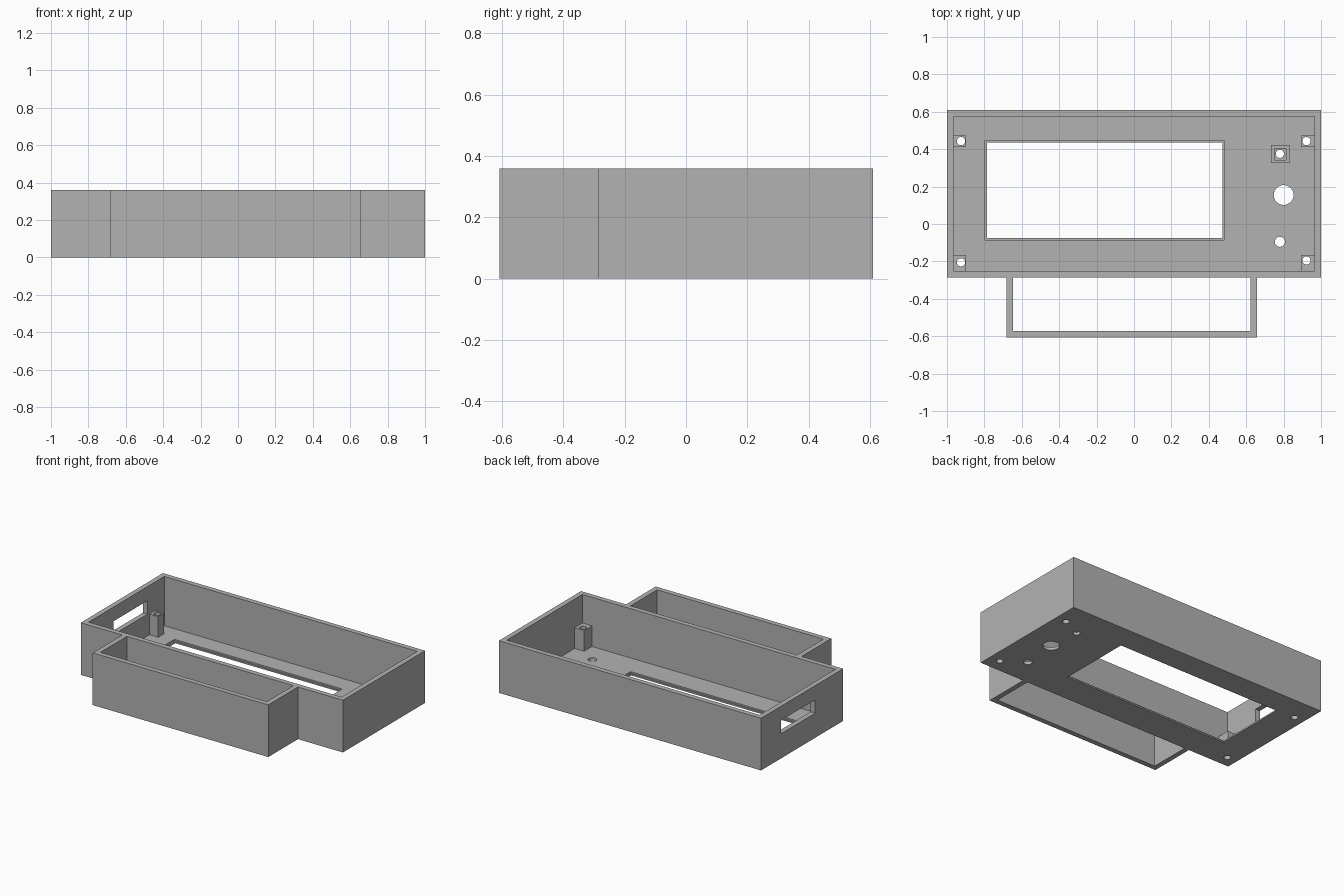
import bpy, bmesh
from mathutils import Matrix

if "Cube" in bpy.data.objects:
    bpy.data.objects.remove(bpy.data.objects["Cube"], do_unlink=True)

grey = bpy.data.materials.new("plain grey")
grey.use_nodes = True
grey.diffuse_color = (0.45, 0.45, 0.45, 1)
grey.node_tree.nodes["Principled BSDF"].inputs["Base Color"].default_value = (0.45, 0.45, 0.45, 1)


def finish(name, bm):
    bmesh.ops.recalc_face_normals(bm, faces=bm.faces)
    mesh = bpy.data.meshes.new(name)
    bm.to_mesh(mesh)
    bm.free()
    mesh.materials.append(grey)
    obj = bpy.data.objects.new(name, mesh)
    bpy.context.collection.objects.link(obj)
    return obj


def box(name, x0, x1, y0, y1, z0, z1):
    bm = bmesh.new()
    place = Matrix.Translation(((x0 + x1) / 2, (y0 + y1) / 2, (z0 + z1) / 2))
    size = Matrix.Diagonal((x1 - x0, y1 - y0, z1 - z0, 1))
    bmesh.ops.create_cube(bm, size=1, matrix=place @ size)
    return finish(name, bm)


def drill(x, y, radius):
    bm = bmesh.new()
    bmesh.ops.create_cone(bm, cap_ends=True, segments=32, radius1=radius, radius2=radius,
                          depth=1, matrix=Matrix.Translation((x, y, 0)))
    return finish("drill", bm)


def cut(target, cutters):
    # Subtract each cutter, then discard it
    for cutter in cutters:
        cutter.hide_render = True
        mod = target.modifiers.new("cut", 'BOOLEAN')
        mod.operation = 'DIFFERENCE'
        mod.solver = 'EXACT'
        mod.object = cutter
        bpy.context.view_layer.objects.active = target
        bpy.ops.object.modifier_apply(modifier=mod.name)
        bpy.data.objects.remove(cutter, do_unlink=True)


HEIGHT, FLOOR, WALL = 0.36, 0.02, 0.035
FRONT, BACK = -0.285, 0.61
POST_TOP, SCREW = 0.163, 0.022

# Corner posts: name, x range, y range, screw hole centre
posts = [
    ("back_right_post", -0.966, -0.898, 0.412, 0.474, -0.925, 0.443),
    ("back_left_post", 0.892, 0.966, 0.412, 0.474, 0.922, 0.443),
    ("front_right_post", -0.966, -0.898, -0.251, -0.165, -0.925, -0.205),
    ("front_left_post", 0.892, 0.966, -0.251, -0.165, 0.922, -0.195),
]

# Open-topped case with window, side slot and holes
case = box("case", -1, 1, FRONT, BACK, 0, HEIGHT)
cut(case, [
    box("cavity", -1 + WALL, 1 - WALL, FRONT + WALL, BACK - WALL, FLOOR, 1),
    box("window_cut", -0.785, 0.472, -0.075, 0.437, -1, 0.2),
    box("window_step", -0.797, 0.482, -0.085, 0.447, FLOOR / 2, 0.2),
    box("side_slot", -1.1, -0.9, 0.02, 0.393, 0.17, 0.262),
    drill(0.8, 0.155, 0.053),
    drill(0.78, -0.095, 0.027),
    drill(0.78, 0.375, SCREW),
])
for name, x0, x1, y0, y1, hx, hy in posts:
    cut(case, [drill(hx, hy, SCREW)])
    post = box(name, x0, x1, y0, y1, FLOOR, POST_TOP)
    cut(post, [drill(hx, hy, SCREW)])

# Square sleeve around the button hole
sleeve = box("button_sleeve", 0.732, 0.832, 0.325, 0.423, FLOOR, 0.12)
cut(sleeve, [box("sleeve_bore", 0.75, 0.813, 0.343, 0.405, -1, 1)])

# Bottomless front compartment: a U-shaped wall against the case
bm = bmesh.new()
left, right, near = 0.657, -0.683, -0.608
outline = [(right, FRONT), (right, near), (left, near), (left, FRONT),
           (left - WALL, FRONT), (left - WALL, near + WALL),
           (right + WALL, near + WALL), (right + WALL, FRONT)]
face = bm.faces.new([bm.verts.new((x, y, 0)) for x, y in outline])
walls = bmesh.ops.extrude_face_region(bm, geom=[face])["geom"]
bmesh.ops.translate(bm, vec=(0, 0, HEIGHT),
                    verts=[v for v in walls if isinstance(v, bmesh.types.BMVert)])
finish("front_compartment", bm)
